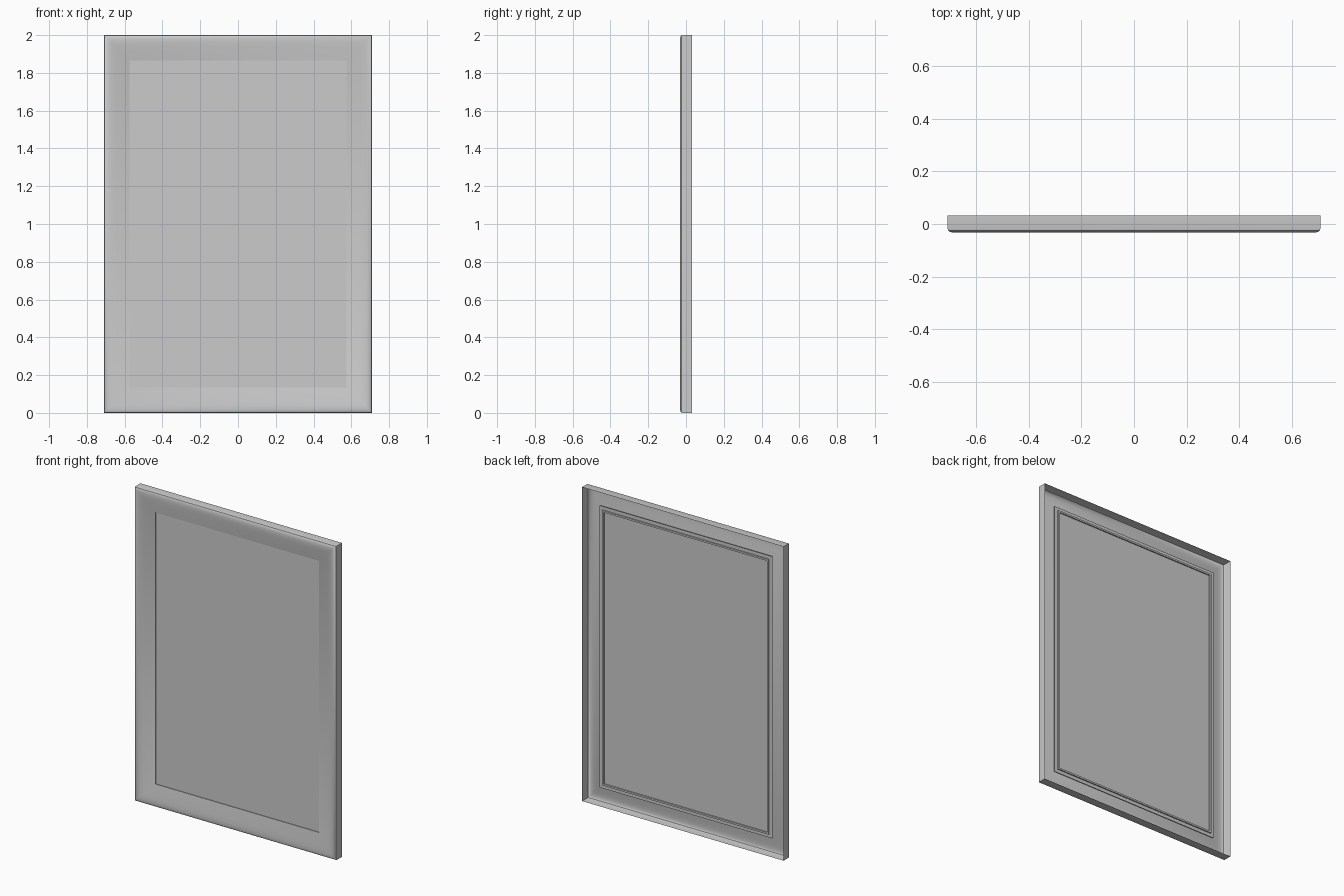
import bpy, bmesh

cube = bpy.data.objects.get("Cube")
if cube:
    bpy.data.objects.remove(cube, do_unlink=True)

HALF_W, HALF_H = 0.71, 1.0

# One plain grey for the whole model
grey = bpy.data.materials.new("plain_grey")
grey.use_nodes = True
colour = (0.6, 0.6, 0.6, 1)
grey.diffuse_color = colour
grey.node_tree.nodes["Principled BSDF"].inputs["Base Color"].default_value = colour


def ring(bm, inset, y):
    """Rectangle of four corners, inset from the outer edge."""
    w, h = HALF_W - inset, HALF_H - inset
    return [bm.verts.new((sx * w, y, HALF_H + sz * h))
            for sx, sz in ((-1, -1), (1, -1), (1, 1), (-1, 1))]


def build(name, profile, capped=False):
    """Sweep a profile of (inset, y) points around the rectangle."""
    bm = bmesh.new()
    rings = [ring(bm, *p) for p in profile]
    for a, b in zip(rings, rings[1:]):
        for k in range(4):
            n = (k + 1) % 4
            bm.faces.new((a[k], a[n], b[n], b[k]))
    if capped:
        bm.faces.new(rings[-1])
        bm.faces.new(rings[0][::-1])
    mesh = bpy.data.meshes.new(name)
    bm.to_mesh(mesh)
    bm.free()
    mesh.materials.append(grey)
    obj = bpy.data.objects.new(name, mesh)
    bpy.context.collection.objects.link(obj)
    return obj


# Hollow moulding: side wall, rounded shoulder, inward slope, turned back lip
frame = build("frame_moulding", [
    (0, 0.032), (0, -0.018), (0.002, -0.025), (0.007, -0.029),
    (0.015, -0.0315), (0.026, -0.032), (0.042, -0.030), (0.065, -0.025),
    (0.10, -0.017), (0.135, -0.008),
    (0.135, 0.008), (0.124, 0.008), (0.124, -0.006)])

# Thin panel tucked behind the moulding
panel = build("panel", [(0.102, 0.0), (0.102, -0.004)], capped=True)

bpy.ops.object.select_all(action="DESELECT")
frame.select_set(True)
bpy.context.view_layer.objects.active = frame
bpy.ops.object.shade_smooth_by_angle(angle=0.6)
